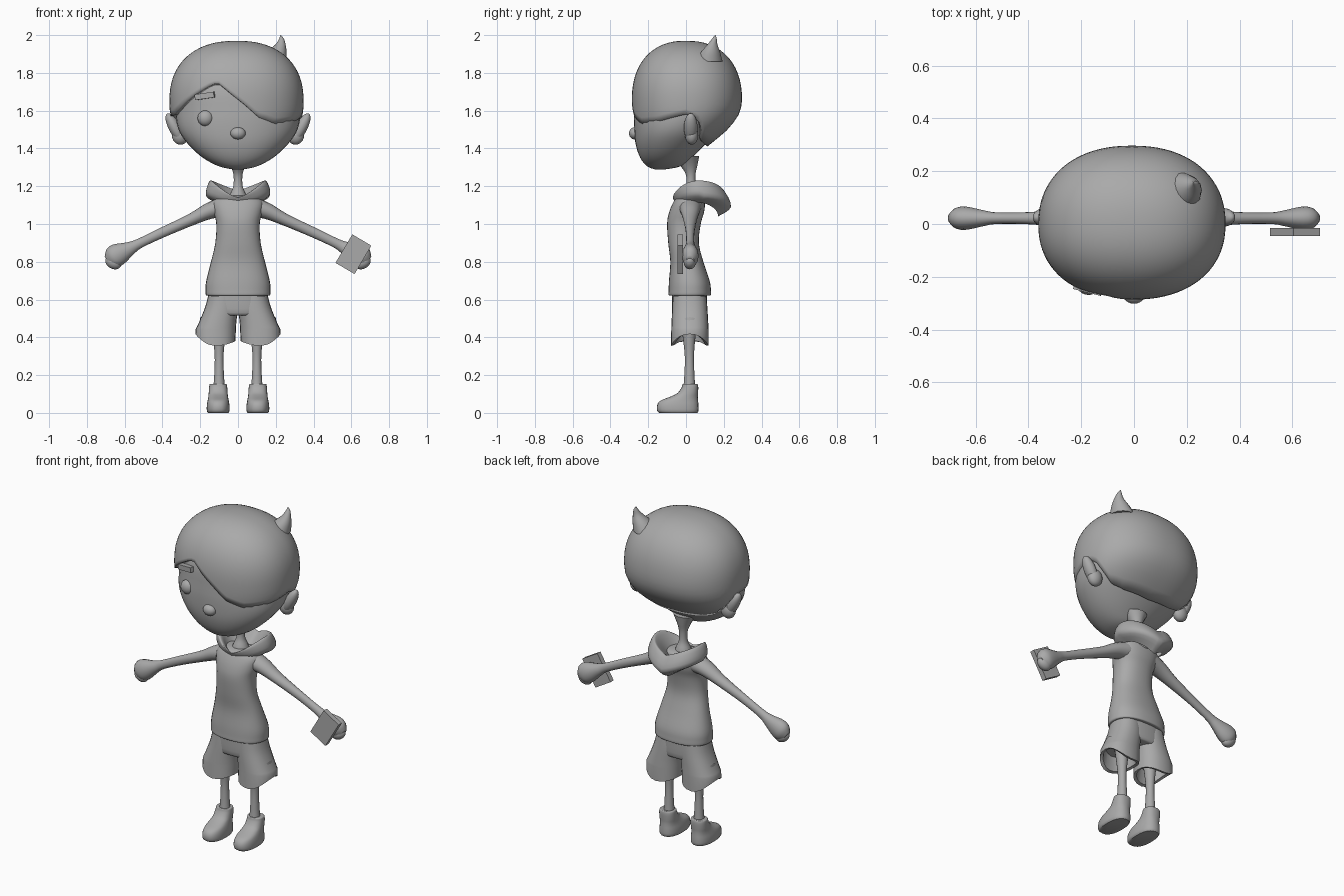
import bpy, bmesh, math
from math import sin, cos, pi, radians
from mathutils import Vector, Matrix

if "Cube" in bpy.data.objects:
    bpy.data.objects.remove(bpy.data.objects["Cube"])

grey = bpy.data.materials.new("plain grey")
grey.diffuse_color = (0.4, 0.4, 0.4, 1)
grey.use_nodes = True
grey.node_tree.nodes["Principled BSDF"].inputs["Base Color"].default_value = grey.diffuse_color


def finish(name, bm, angle=50):
    bmesh.ops.recalc_face_normals(bm, faces=bm.faces)
    me = bpy.data.meshes.new(name)
    bm.to_mesh(me)
    bm.free()
    me.materials.append(grey)
    ob = bpy.data.objects.new(name, me)
    bpy.context.collection.objects.link(ob)
    bpy.ops.object.select_all(action='DESELECT')
    ob.select_set(True)
    bpy.context.view_layer.objects.active = ob
    bpy.ops.object.shade_smooth_by_angle(angle=radians(angle))
    return ob


def smooth(rows, n=4):
    """Catmull-Rom curve through rows of numbers."""
    out = []
    for i in range(len(rows) - 1):
        a, b, c, d = rows[max(i - 1, 0)], rows[i], rows[i + 1], rows[min(i + 2, len(rows) - 1)]
        for k in range(n):
            t = k / n
            out.append([q + 0.5 * t * (r - p + t * (2 * p - 5 * q + 4 * r - s + t * (3 * (q - r) + s - p)))
                        for p, q, r, s in zip(a, b, c, d)])
    return out + [list(rows[-1])]


def loft(name, rings, caps=(True, True), angle=50):
    bm = bmesh.new()
    vr = [[bm.verts.new(p) for p in r] for r in rings]
    n = len(vr[0])
    for a, b in zip(vr, vr[1:]):
        for i in range(n):
            bm.faces.new((a[i], a[(i + 1) % n], b[(i + 1) % n], b[i]))
    for use, r in zip(caps, (vr[0], vr[-1])):
        if use:
            bm.faces.new(r)
    return finish(name, bm, angle)


def sgn_pow(v, e):
    return math.copysign(abs(v) ** e, v)


def ring(cx, z, rx, y0, y1, n=28, p=2.0):
    """Horizontal superellipse spanning y0 to y1."""
    return [Vector((cx + rx * sgn_pow(cos(2 * pi * i / n), 2 / p),
                    (y0 + y1) / 2 + (y1 - y0) / 2 * sgn_pow(sin(2 * pi * i / n), 2 / p), z))
            for i in range(n)]


def blob(name, loc, size, rot=(0, 0, 0)):
    bm = bmesh.new()
    bmesh.ops.create_uvsphere(bm, u_segments=20, v_segments=12, radius=1)
    turn = Matrix.Rotation(rot[2], 4, 'Z') @ Matrix.Rotation(rot[1], 4, 'Y') @ Matrix.Rotation(rot[0], 4, 'X')
    bmesh.ops.transform(bm, matrix=Matrix.Translation(loc) @ turn @ Matrix.Diagonal((*size, 1)), verts=bm.verts)
    return finish(name, bm)


def box(name, loc, size, rot_y, rot_z=0):
    bm = bmesh.new()
    bmesh.ops.create_cube(bm, size=1)
    bmesh.ops.transform(bm, matrix=Matrix.Translation(loc) @ Matrix.Rotation(rot_z, 4, 'Z')
                        @ Matrix.Rotation(rot_y, 4, 'Y') @ Matrix.Diagonal((*size, 1)), verts=bm.verts)
    return finish(name, bm, 30)


# head: z, half width, front y, back y
head = [(1.288, .02, -.16, -.12), (1.305, .10, -.205, -.03), (1.35, .185, -.242, .03), (1.42, .262, -.266, .10),
        (1.5, .315, -.274, .17), (1.6, .33, -.272, .24), (1.75, .31, -.25, .24), (1.9, .18, -.14, .13)]
loft("head", [ring(0, z, rx, a, b, 36, 2.15) for z, rx, a, b in smooth(head)])

# neck
neck = [(1.08, .06, -.03, .08), (1.15, .045, -.02, .07), (1.2, .025, 0, .052), (1.26, .024, 0, .05),
        (1.31, .04, -.03, .06), (1.36, .07, -.06, .07)]
loft("neck", [ring(0, *r, n=16) for r in smooth(neck)])

# hair: a cap whose lower edge height depends on the direction (degrees, z)
edge = [(0, 1.58), (12, 1.55), (28, 1.44), (50, 1.42), (90, 1.41), (130, 1.42), (152, 1.44), (168, 1.55),
        (180, 1.575), (198, 1.575), (212, 1.61), (235, 1.69), (250, 1.74), (256, 1.745), (263, 1.71),
        (274, 1.64), (287, 1.565), (305, 1.53), (330, 1.54), (345, 1.56), (360, 1.58)]
# below the widest level: z, half width, front reach, back reach
lower = smooth([(1.40, .21, .25, .10), (1.44, .26, .265, .15), (1.5, .32, .275, .22),
                (1.58, .35, .285, .28), (1.65, .355, .287, .297)], 8)


def hair_edge(deg):
    for (a, za), (b, zb) in zip(edge, edge[1:]):
        if a <= deg <= b:
            t = (deg - a) / (b - a)
            return za + (zb - za) * t


def hair_point(th, z):
    if z >= 1.65:
        k = max(0, 1 - ((z - 1.65) / .32) ** 2.3) ** (1 / 2.3)
        ax, af, ab = .355 * k, .287 * k, .297 * k
    else:
        a, b = next(((a, b) for a, b in zip(lower, lower[1:]) if a[0] <= z <= b[0]), lower[-2:])
        t = (z - a[0]) / (b[0] - a[0])
        ax, af, ab = (p + (q - p) * t for p, q in zip(a[1:], b[1:]))
    return Vector((-.008 + ax * sgn_pow(cos(th), .9), (ab if sin(th) > 0 else af) * sgn_pow(sin(th), .9), z))


N, ROWS = 80, 20
hair_rings = []
for j in range(ROWS + 1):
    s = 1 - .97 * j / ROWS
    drop = 1 - cos(pi / 2 * s)
    hair_rings.append([hair_point(2 * pi * i / N, 1.97 - (1.97 - hair_edge(360 * i / N)) * drop) for i in range(N)])
hair = loft("hair", hair_rings, (False, True))
thick = hair.modifiers.new("thickness", 'SOLIDIFY')
thick.thickness = .03
thick.offset = -1

# hair tuft
tuft = [(.18, .12, 1.86, .075), (.205, .13, 1.91, .052), (.225, .14, 1.95, .027), (.23, .15, 1.98, .013),
        (.226, .155, 2.0, .002)]
loft("hair_tuft", [ring(x, z, r, y - r, y + r, 14) for x, y, z, r in smooth(tuft)])

# face
blob("eye", (-.172, -.235, 1.56), (.042, .034, .042))
blob("nose", (0, -.272, 1.48), (.04, .03, .032))
box("eyebrow", (-.175, -.245, 1.678), (.105, .03, .03), radians(-8), radians(-14))

# hood: section swept round the neck
hood = []
M = 40
for key in range(5):
    loop = []
    for i in range(M):
        c, s = cos(2 * pi * i / M), sin(2 * pi * i / M)
        back = s > 0
        rim = (1.17 + .055 * abs(c)) if back else (1.14 + .085 * abs(c) ** 1.3)
        loop.append([
            (.06 * c, .03 + .06 * s, 1.10),
            (.125 * c, .06 + .11 * s, rim - .012),
            (.152 * c, .065 + .135 * s, rim),
            (.17 * c, .07 + s * (.168 if back else .13), (1.09 if back else 1.12) + (.06 if back else .04) * abs(c)),
            (.12 * c, .05 + s * (.12 if back else .10), (1.04 if back else 1.105) + (.075 if back else .01) * abs(c)),
        ][key])
    hood.append([v for p in loop for v in p])
loft("hood", [[Vector(r[k:k + 3]) for k in range(0, len(r), 3)] for r in smooth(hood)], (False, False), 80)

# shirt: z, half width, front y, back y
shirt = [(.622, .155, -.08, .12), (.624, .17, -.092, .132), (.65, .172, -.092, .132), (.7, .168, -.09, .125),
         (.8, .143, -.083, .092), (.9, .12, -.094, .068), (1.0, .115, -.1, .078), (1.06, .128, -.09, .095),
         (1.11, .135, -.07, .1), (1.14, .11, -.05, .09), (1.15, .06, -.02, .06)]
loft("shirt", [ring(0, *r, n=32, p=2.3) for r in smooth(shirt)])

# hips join the two trouser legs
loft("shorts_hips", [ring(0, *r, n=32, p=2.4) for r in
                     smooth([(.515, .11, -.05, .09), (.53, .16, -.072, .11), (.63, .158, -.075, .112)])])

# mobile slab held in the hand
box("held_slab", (.611, -.03, .84), (.117, .03, .175), radians(30.5))

for side, tag in ((1, "left"), (-1, "right")):
    # ear
    blob("ear_" + tag, (side * .335, .025, 1.51), (.032, .036, .085), (0, side * radians(28), 0))
    blob("ear_lobe_" + tag, (side * .305, .03, 1.47), (.045, .035, .05))

    # arm and hand: x, z, height radius, depth radius
    arm = [(.09, 1.085, .055, .06), (.16, 1.065, .043, .05), (.25, 1.022, .032, .036), (.4, .955, .027, .023),
           (.52, .898, .026, .022), (.57, .872, .036, .03), (.63, .842, .058, .043), (.665, .82, .056, .042),
           (.69, .803, .03, .022)]
    tilt = radians(32)
    loft("arm_" + tag, [[Vector((side * (x + sin(tilt) * r * cos(2 * pi * i / 16)), .022 + d * sin(2 * pi * i / 16),
                                 z + cos(tilt) * r * cos(2 * pi * i / 16))) for i in range(16)]
                        for x, z, r, d in smooth(arm)])
    blob("fingers_" + tag, (side * .66, .02, .797), (.045, .032, .034), (0, side * radians(-30), 0))

    # shorts leg: centre x, z, radius, front y, back y, then a curved hem and a hollow inside
    rows = [(.08, .62, .078, -.07, .108), (.086, .56, .088, -.073, .113), (.105, .49, .097, -.076, .117),
            (.118, .44, .107, -.078, .12)]
    rings = [ring(side * r[0], *r[1:], n=24, p=2.3) for r in smooth(rows, 3)]
    for rx, a, b, lift in ((.106, -.08, .12, 0), (.09, -.062, .102, .004), (.08, -.052, .092, .09)):
        r = ring(side * .12, 0, rx, a, b, n=24, p=2.3)
        for v in r:
            k = (v.x * side - .12) / rx
            v.z = .355 + lift + (.062 if k > 0 else .025) * k * k
        rings.append(r)
    loft("shorts_leg_" + tag, rings)

    # leg
    leg = [(.13, .032, -.015, .05), (.18, .027, -.01, .046), (.28, .023, -.006, .042), (.36, .028, -.012, .046),
           (.5, .045, -.03, .06)]
    loft("leg_" + tag, [ring(side * .1, *r, n=16) for r in smooth(leg)])

    # shoe
    shoe = [(0, .054, -.142, .06), (.012, .06, -.153, .066), (.04, .06, -.153, .066), (.065, .056, -.135, .064),
            (.085, .052, -.085, .063), (.105, .05, -.045, .064), (.135, .048, -.023, .065), (.152, .045, -.018, .062),
            (.153, .035, -.01, .054)]
    loft("shoe_" + tag, [ring(side * .105, *r, n=24, p=2.4) for r in smooth(shoe, 3)])
